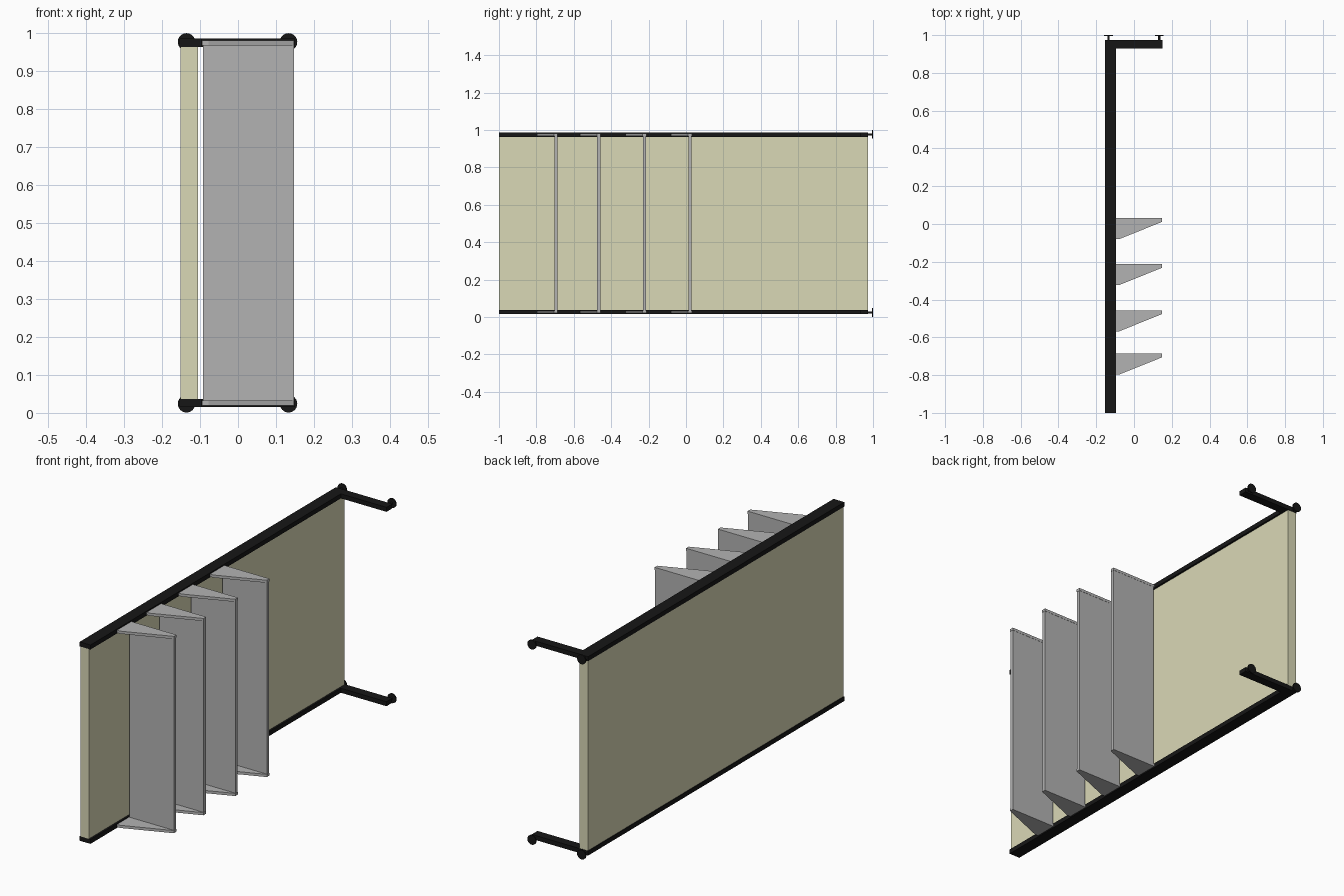
import bpy, bmesh, math

if "Cube" in bpy.data.objects:
    bpy.data.objects.remove(bpy.data.objects["Cube"])


def material(name, rgb):
    m = bpy.data.materials.new(name)
    m.diffuse_color = (*rgb, 1)
    m.use_nodes = True
    m.node_tree.nodes["Principled BSDF"].inputs["Base Color"].default_value = m.diffuse_color
    return m


BLACK = material("black_metal", (0.008, 0.008, 0.008))
CREAM = material("cream_panel", (0.70, 0.69, 0.47))
GREY = material("grey_shelf", (0.45, 0.45, 0.45))


def finish(name, bm, mat):
    bmesh.ops.recalc_face_normals(bm, faces=bm.faces)
    me = bpy.data.meshes.new(name)
    bm.to_mesh(me)
    bm.free()
    me.materials.append(mat)
    ob = bpy.data.objects.new(name, me)
    bpy.context.collection.objects.link(ob)
    return ob


def prism(bm, pts, z0, z1):
    """Extrude an xy outline from z0 to z1."""
    face = bm.faces.new([bm.verts.new((x, y, z0)) for x, y in pts])
    out = bmesh.ops.extrude_face_region(bm, geom=[face])
    verts = [g for g in out["geom"] if isinstance(g, bmesh.types.BMVert)]
    bmesh.ops.translate(bm, verts=verts, vec=(0, 0, z1 - z0))


def rect(x0, x1, y0, y1):
    return [(x0, y0), (x1, y0), (x1, y1), (x0, y1)]


def knob(name, x, z):
    """Thin stem with a flat round cap, revolved about the y axis."""
    bm = bmesh.new()
    n = 24
    rings = []
    for r, y in [(0.006, 0.965), (0.006, 0.994), (0.023, 0.994), (0.023, 1.0)]:
        rings.append([bm.verts.new((x + r * math.cos(2 * math.pi * i / n), y,
                                    z + r * math.sin(2 * math.pi * i / n))) for i in range(n)])
    for a, b in zip(rings, rings[1:]):
        for i in range(n):
            j = (i + 1) % n
            bm.faces.new((a[i], a[j], b[j], b[i]))
    bm.faces.new(rings[0])
    bm.faces.new(rings[-1])
    finish(name, bm, BLACK)


# Main upright panel
bm = bmesh.new()
prism(bm, rect(-0.151, -0.105, -1.0, 0.972), 0.037, 0.963)
finish("side_panel", bm, CREAM)

# L-shaped rails (long bar plus rear arm) with wall knobs
rail = [(-0.154, -1.0), (-0.096, -1.0), (-0.096, 0.93), (0.15, 0.93),
        (0.15, 0.974), (-0.154, 0.974)]
for level, z0, z1, zc in (("lower", 0.015, 0.037, 0.024), ("upper", 0.963, 0.985, 0.976)):
    bm = bmesh.new()
    prism(bm, rail, z0, z1)
    finish(level + "_rail", bm, BLACK)
    knob(level + "_knob_left", -0.1355, zc)
    knob(level + "_knob_right", 0.133, zc)

# Four upright fins, each a plate with tapered end brackets
bracket = [(-0.095, 0.031), (0.148, 0.031), (0.148, 0.011), (-0.078, -0.08), (-0.095, -0.08)]
for k, dy in enumerate((0.0, -0.243, -0.488, -0.717)):
    bm = bmesh.new()
    prism(bm, rect(-0.092, 0.147, 0.013 + dy, 0.03 + dy), 0.033, 0.967)
    for z0, z1 in ((0.02, 0.033), (0.967, 0.98)):
        prism(bm, [(x, y + dy) for x, y in bracket], z0, z1)
    finish(f"fin_{k + 1}", bm, GREY)
